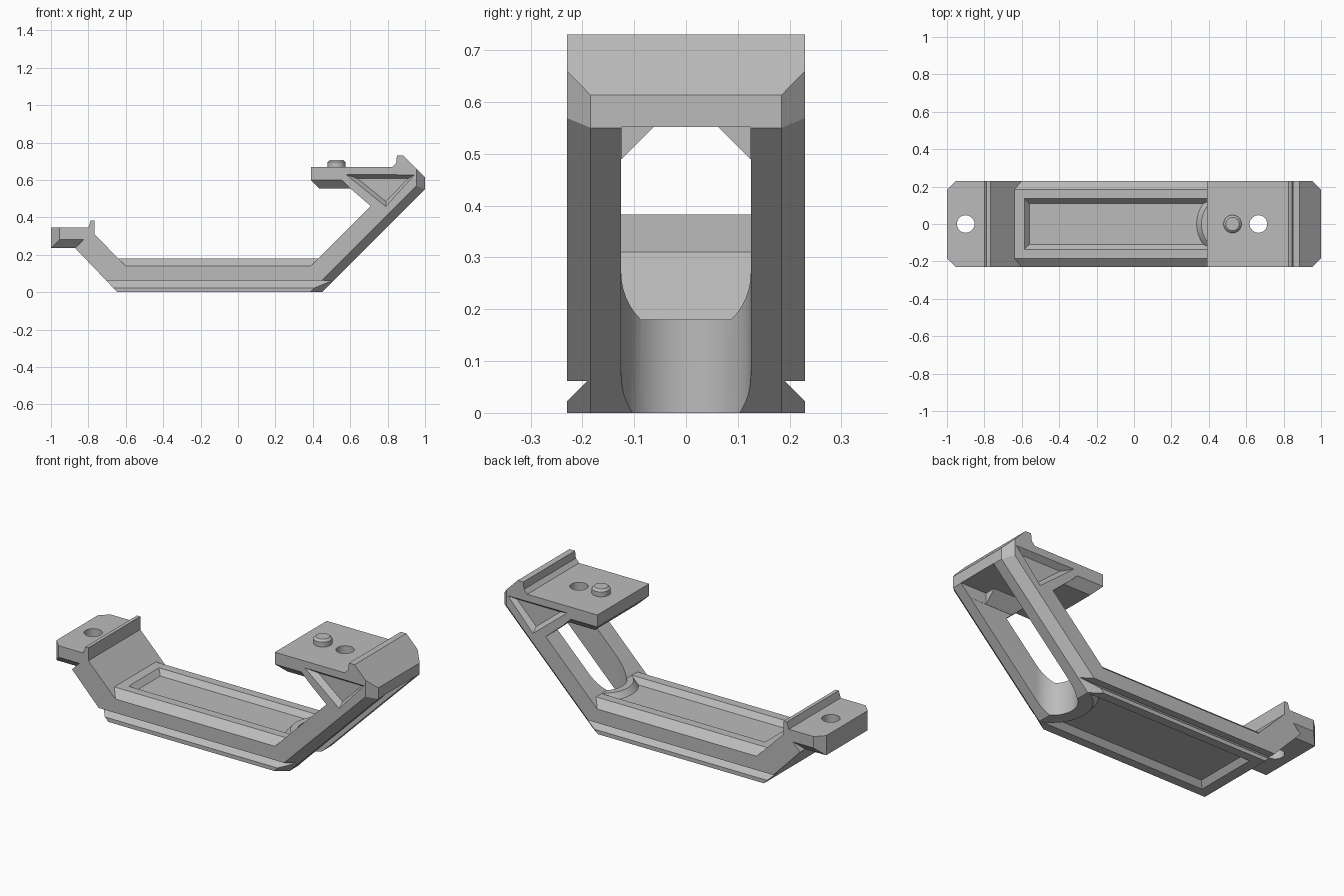
import bpy, bmesh
from math import sin, cos, asin, pi, radians, sqrt

if "Cube" in bpy.data.objects:
    bpy.data.objects.remove(bpy.data.objects["Cube"])

HALF = 0.23        # half width of the bracket
CHAMFER = 0.046
SLOT = 0.125       # half width of the arm slot
SLOT_X = 0.52      # centre of the slot's rounded end

grey = bpy.data.materials.new("light grey")
grey.use_nodes = True
colour = (0.5, 0.5, 0.5, 1)
grey.diffuse_color = colour
grey.node_tree.nodes["Principled BSDF"].inputs["Base Color"].default_value = colour


def loft(name, *rings):
    """Closed solid skinned through rings of equal length."""
    bm = bmesh.new()
    loops = [[bm.verts.new(p) for p in ring] for ring in rings]
    n = len(loops[0])
    for a, b in zip(loops, loops[1:]):
        for i in range(n):
            j = (i + 1) % n
            bm.faces.new((a[i], a[j], b[j], b[i]))
    bm.faces.new(loops[0][::-1])
    bm.faces.new(loops[-1])
    bmesh.ops.recalc_face_normals(bm, faces=bm.faces)
    mesh = bpy.data.meshes.new(name)
    bm.to_mesh(mesh)
    bm.free()
    mesh.materials.append(grey)
    obj = bpy.data.objects.new(name, mesh)
    bpy.context.collection.objects.link(obj)
    return obj


def along_x(name, section, x0, x1):
    return loft(name, *[[(x, y, z) for y, z in section] for x in (x0, x1)])


def along_y(name, section, y0, y1):
    return loft(name, *[[(x, y, z) for x, z in section] for y in (y0, y1)])


def lathe(name, x, steps, n=32):
    """Upright round solid from (radius, height) steps."""
    return loft(name, *[[(x + r * cos(2 * pi * i / n), r * sin(2 * pi * i / n), z)
                         for i in range(n)] for r, z in steps])


def combine(target, tool, operation="DIFFERENCE"):
    tool.hide_render = True
    mod = target.modifiers.new(tool.name, "BOOLEAN")
    mod.operation = operation
    mod.solver = "EXACT"
    mod.object = tool
    bpy.ops.object.select_all(action="DESELECT")
    bpy.context.view_layer.objects.active = target
    target.select_set(True)
    bpy.ops.object.modifier_apply(modifier=mod.name)
    bpy.data.objects.remove(tool)


def slice_off(obj, point, normal):
    """Trim everything beyond a plane and close the cut."""
    bm = bmesh.new()
    bm.from_mesh(obj.data)
    cut = bmesh.ops.bisect_plane(bm, geom=bm.verts[:] + bm.edges[:] + bm.faces[:],
                                 plane_co=point, plane_no=normal, clear_outer=True)
    edges = [e for e in cut["geom_cut"] if isinstance(e, bmesh.types.BMEdge)]
    bmesh.ops.edgenet_fill(bm, edges=edges)
    bmesh.ops.recalc_face_normals(bm, faces=bm.faces)
    bm.to_mesh(obj.data)
    bm.free()


# Side profile: foot, lip, beam, sloping arm, head and platform
profile = [(-1, 0.235), (-0.87, 0.235), (-0.645, 0), (0.45, 0), (1, 0.55), (1, 0.613),
           (0.885, 0.73), (0.85, 0.73), (0.845, 0.69), (0.825, 0.668), (0.39, 0.668),
           (0.39, 0.6), (0.435, 0.555), (0.6, 0.555), (0.71, 0.46), (0.39, 0.14),
           (-0.6, 0.14), (-0.768, 0.31), (-0.768, 0.383), (-0.788, 0.383),
           (-0.8, 0.345), (-1, 0.345)]
bracket = along_y("bracket", profile, -HALF, HALF)

# Chamfers of the arm edges and of the end corners
for s in (-1, 1):
    edge = s * (HALF - CHAMFER)
    slice_off(bracket, (0.45, edge, 0), (1, s * sqrt(2), -1))
    for end in (-1, 1):
        slice_off(bracket, (end, edge, 0), (end, s, 0))

# Raised beam top with sloping shoulders
top = HALF - CHAMFER
shoulders = [(-HALF, 0.14), (-top, 0.18), (top, 0.18), (HALF, 0.14), (0.2, 0.1), (-0.2, 0.1)]
combine(bracket, along_x("beam_top", shoulders, -0.68, 0.5), "UNION")

for s in (-1, 1):
    # Groove along the beam side
    groove = [(s * 0.19, 0.062), (s * 0.25, 0.062), (s * 0.25, 0.002)]
    combine(bracket, along_x("side_groove", groove, -0.85, 0.65))

    # Chamfers under the foot and the platform, with slanted inner ends
    for z, x0, x1, slant in ((0.235, -1.1, -0.87, 1), (0.555, 0.3, 0.6, -1)):
        tri = [(s * 0.17, z - 0.015), (s * 0.245, z - 0.015), (s * 0.245, z + CHAMFER + 0.015)]
        combine(bracket, loft("underside_chamfer", [(x0, y, h) for y, h in tri],
                              [(x1 + slant * (h - z), y, h) for y, h in tri]))

    # Triangular side pocket with a sloped rim
    rim = [(0.575, 0.63), (0.945, 0.628), (0.79, 0.457)]
    floor = [(0.64, 0.607), (0.91, 0.607), (0.79, 0.485)]
    combine(bracket, loft("side_pocket",
                          [(x, s * (HALF + 0.001), z) for x, z in rim],
                          [(x, s * (HALF - 0.03), z) for x, z in floor]))


# Shallow trays in the top and bottom of the beam, ending in an arc
def tray_outline(half, radius, inset, z, n=16):
    w, r = half - inset, radius + inset
    a = asin(w / r)
    arc = [(SLOT_X - r * cos(t), r * sin(t), z)
           for t in (-a + 2 * a * i / n for i in range(n + 1))]
    return [(-0.585 + inset, w, z), (-0.585 + inset, -w, z)] + arc


for half, radius, z, depth in ((0.135, 0.16, 0.18, -0.03), (0.18, 0.2, 0, 0.03)):
    combine(bracket, loft("tray", tray_outline(half, radius, -0.001, z - depth / 30),
                          tray_outline(half, radius, 0.025, z + depth)))

# Slot through the arm: rounded lower end, gusseted top
slot_plan = [(SLOT_X - SLOT * sin(pi * i / 24), SLOT * cos(pi * i / 24)) for i in range(25)]
slot_plan += [(1.2, -SLOT), (1.2, SLOT)]
combine(bracket, loft("arm_slot", *[[(x, y, z) for x, y in slot_plan] for z in (-0.1, 0.49)]))
gusset = [(-0.124, 0.4), (0.124, 0.4), (0.124, 0.49), (0.062, 0.552), (-0.062, 0.552), (-0.124, 0.49)]
combine(bracket, along_x("slot_roof", gusset, 0.53, 0.9))
mouth = [(-0.124, 0.4), (0.124, 0.4), (0.124, 0.552), (-0.124, 0.552)]
combine(bracket, along_x("slot_mouth", mouth, 0.84, 1.2))

# Screw holes in the foot and the platform
for x, z0, z1 in ((-0.9, 0.1, 0.5), (0.665, 0.45, 0.8)):
    combine(bracket, lathe("screw_hole", x, ((0.047, z0), (0.047, z1))))

# Locating pin on the platform
pin = lathe("locating_pin", 0.527, ((0.048, 0.64), (0.048, 0.695), (0.036, 0.707)))

for obj in (bracket, pin):
    bpy.ops.object.select_all(action="DESELECT")
    bpy.context.view_layer.objects.active = obj
    obj.select_set(True)
    bpy.ops.object.shade_smooth_by_angle(angle=radians(25))
